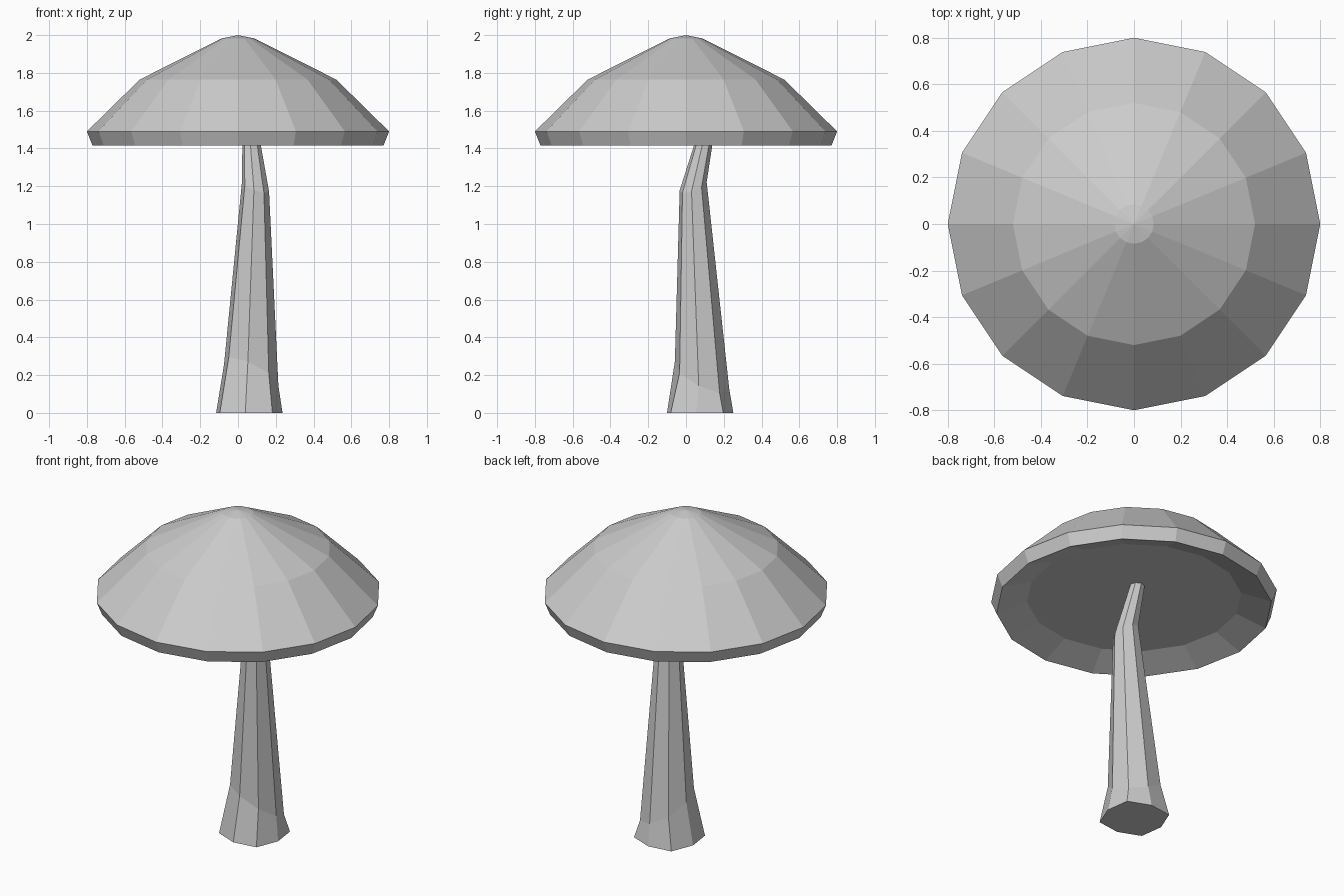
import bpy
import bmesh
from math import cos, sin, tau, radians

cube = bpy.data.objects.get("Cube")
if cube:
    bpy.data.objects.remove(cube, do_unlink=True)

grey = bpy.data.materials.new("plain_grey")
grey.use_nodes = True
grey.diffuse_color = (0.6, 0.6, 0.6, 1)
grey.node_tree.nodes["Principled BSDF"].inputs["Base Color"].default_value = (0.6, 0.6, 0.6, 1)


def loft(name, rings):
    """Skin a stack of rings (bottom or start first) and close both ends."""
    bm = bmesh.new()
    loops = [[bm.verts.new(p) for p in ring] for ring in rings]
    n = len(loops[0])
    for a, b in zip(loops, loops[1:]):
        for i in range(n):
            j = (i + 1) % n
            bm.faces.new((a[i], a[j], b[j], b[i]))
    bm.faces.new(loops[0][::-1])
    bm.faces.new(loops[-1])
    bmesh.ops.remove_doubles(bm, verts=bm.verts, dist=0.0005)
    bmesh.ops.recalc_face_normals(bm, faces=bm.faces)
    mesh = bpy.data.meshes.new(name)
    bm.to_mesh(mesh)
    bm.free()
    mesh.materials.append(grey)
    obj = bpy.data.objects.new(name, mesh)
    bpy.context.collection.objects.link(obj)
    return obj


def cap_ring(radius, z, sides=16):
    return [(radius * cos(tau * i / sides), radius * sin(tau * i / sides), z)
            for i in range(sides)]


def stem_ring(x, y, z, radius, tilt_x=0, tilt_y=0, corner=1, sides=8):
    """Octagon with an optional slant and pushed-out diagonal corners."""
    points = []
    for i in range(sides):
        angle = tau * i / sides - radians(7)
        r = radius * (corner if i % 2 else 1)
        dx, dy = r * cos(angle), r * sin(angle)
        points.append((x + dx, y + dy, z + tilt_x * dx + tilt_y * dy))
    return points


# Cap: hollow underside, short inward rim, faceted dome ending in a low peak
cap_profile = [(0.6, 1.48), (0.77, 1.415), (0.8, 1.49),
               (0.52, 1.765), (0.085, 1.983)]
cap = loft("cap", [cap_ring(r, z) for r, z in cap_profile])

# Peak of the cap, fanned to a point
bm = bmesh.new()
bm.from_mesh(cap.data)
top_face = max(bm.faces, key=lambda f: f.calc_center_median().z)
bmesh.ops.poke(bm, faces=[top_face], offset=0)
max_z = max(v.co.z for v in bm.verts)
for v in bm.verts:
    if v.co.z > max_z - 0.001 and v.co.xy.length < 0.01:
        v.co.z = 2.0
bm.to_mesh(cap.data)
bm.free()

# Stem: flared foot, slow taper, bent neck running up into the cap
loft("stem", [
    stem_ring(0.06, 0.075, 0, 0.177, corner=1.12),
    stem_ring(0.07, 0.085, 0.2, 0.145, -0.45, -0.45, corner=1.04),
    stem_ring(0.093, 0.038, 1.2, 0.072, -0.35, 0.35),
    stem_ring(0.066, 0.107, 1.485, 0.043),
])
